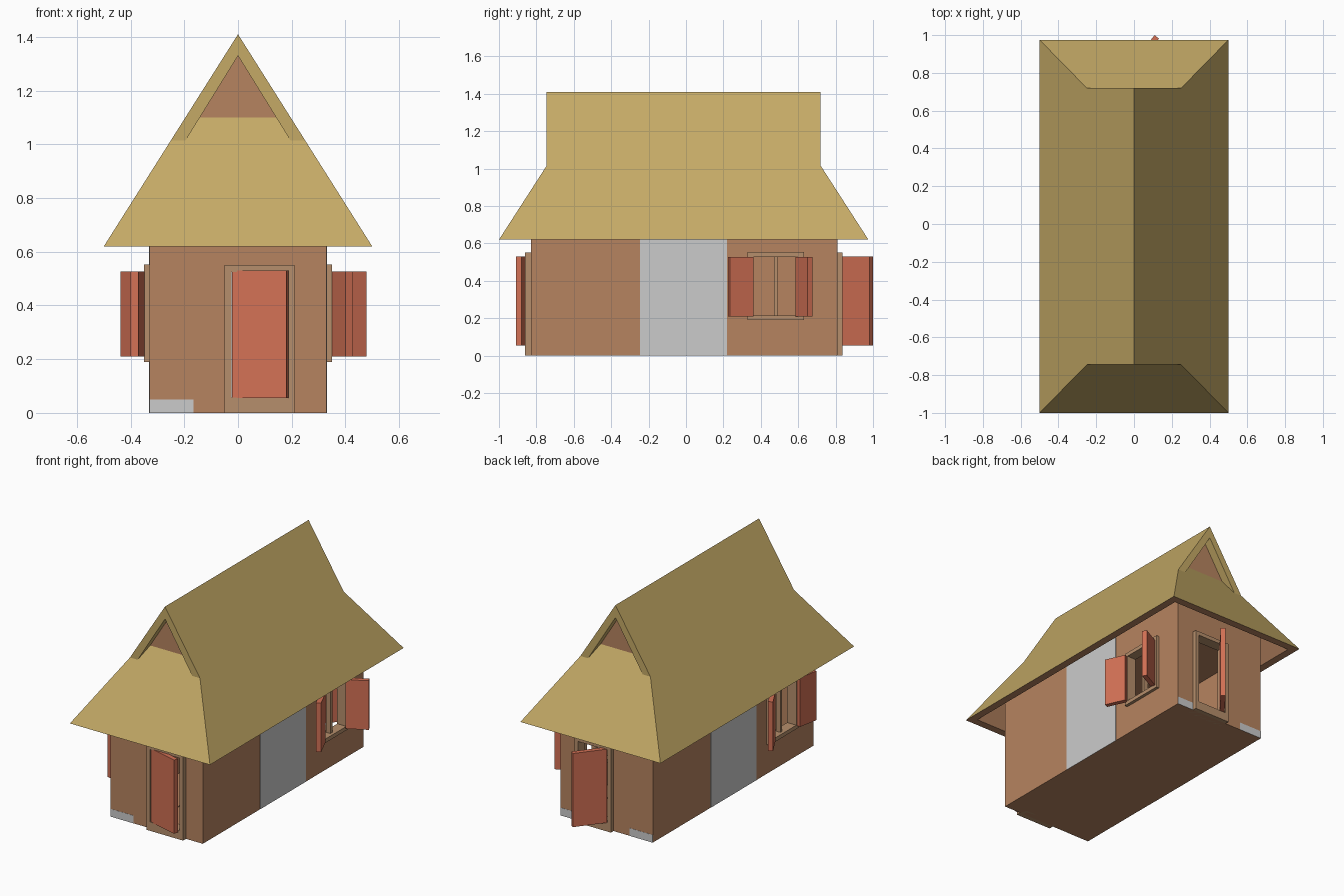
import bpy, bmesh
from math import radians
from mathutils import Matrix, Vector

if "Cube" in bpy.data.objects:
    bpy.data.objects.remove(bpy.data.objects["Cube"])


def material(name, rgb):
    m = bpy.data.materials.new(name)
    m.diffuse_color = (*rgb, 1)
    m.use_nodes = True
    m.node_tree.nodes["Principled BSDF"].inputs["Base Color"].default_value = m.diffuse_color
    return m


CLAY = material("clay", (0.47, 0.23, 0.117))
THATCH = material("thatch", (0.555, 0.40, 0.133))
TIMBER = material("timber", (0.47, 0.275, 0.15))
RED = material("red_paint", (0.645, 0.163, 0.09))
STONE = material("grey_stone", (0.555, 0.555, 0.555))


def add_object(name, bm, mats=()):
    me = bpy.data.meshes.new(name)
    bm.to_mesh(me)
    bm.free()
    for m in mats:
        me.materials.append(m)
    ob = bpy.data.objects.new(name, me)
    bpy.context.collection.objects.link(ob)
    return ob


def boxes(name, specs, mat, matrix=Matrix()):
    """One object made of boxes, each given as (low corner, high corner)."""
    bm = bmesh.new()
    for lo, hi in specs:
        lo, hi = Vector(lo), Vector(hi)
        m = Matrix.Translation((lo + hi) / 2) @ Matrix.Diagonal((*(hi - lo), 1))
        bmesh.ops.create_cube(bm, size=1, matrix=matrix @ m)
    return add_object(name, bm, [mat])


def wall_place(x, y, degrees):
    """Local frame on a wall: x along the wall, -y outwards."""
    return Matrix.Translation((x, y, 0)) @ Matrix.Rotation(radians(degrees), 4, 'Z')


def frame(name, place, half, z0, z1, out, sill, bar=0.025, mullion=False):
    a, b = -out, 0.045
    specs = [((-half, a, z0), (-half + bar, b, z1)),
             ((half - bar, a, z0), (half, b, z1)),
             ((-half + bar, a, z0), (half - bar, b, z0 + sill)),
             ((-half + bar, a, z1 - bar), (half - bar, b, z1))]
    if mullion:
        specs.append(((-0.01, 0, z0 + sill), (0.01, 0.03, z1 - bar)))
    boxes(name, specs, TIMBER, place)


def leaf(name, place, hinge, out, length, z0, z1, angle):
    """Hinged panel; hinge left of centre swings one way, right the other."""
    side = -1 if hinge < 0 else 1
    m = (place @ Matrix.Translation((hinge, -out, 0))
         @ Matrix.Rotation(radians(side * angle), 4, 'Z'))
    lo, hi = sorted((0, -side * length))
    boxes(name, [((lo, 0, z0), (hi, 0.03, z1))], RED, m)


# hollow clay body with door and window openings
body = boxes("house_walls", [((-0.33, -0.83, 0), (0.33, 0.81, 0.80))], CLAY)
cutters = [("room_cutter", (-0.29, -0.79, 0.045), (0.29, 0.77, 0.61)),
           ("door_cutter", (-0.03, -1.1, 0.04), (0.19, 1.1, 0.535)),
           ("right_window_cutter", (0.2, 0.35, 0.21), (0.5, 0.61, 0.54)),
           ("left_window_cutter", (-0.5, -0.63, 0.21), (-0.2, -0.37, 0.54))]
for name, lo, hi in cutters:
    c = boxes(name, [(lo, hi)], CLAY)
    c.hide_render = True
    c.display_type = 'WIRE'
    mod = body.modifiers.new(name, 'BOOLEAN')
    mod.operation = 'DIFFERENCE'
    mod.solver = 'EXACT'
    mod.object = c

# plain grey wall panels and corner stones, almost flush with the walls
t = 0.001
boxes("side_panels", [((s * 0.33 - t, -0.245, 0), (s * 0.33 + t, 0.22, 0.79))
                      for s in (-1, 1)], STONE)
boxes("corner_stones", [((-0.33, -0.83 - t, 0), (-0.165, -0.829, 0.05)),
                        ((-0.33, 0.809, 0), (-0.165, 0.81 + t, 0.05)),
                        ((0.21, 0.809, 0), (0.33, 0.81 + t, 0.05))], STONE)

# doors
front, back = wall_place(0.08, -0.83, 0), wall_place(0.08, 0.81, 180)
frame("front_door_frame", front, 0.13, 0, 0.55, 0.03, 0.057)
frame("back_door_frame", back, 0.13, 0, 0.55, 0.027, 0.057)
leaf("front_door", front, -0.102, 0.025, 0.209, 0.055, 0.53, 15)
leaf("back_door", back, 0.10, 0.025, 0.209, 0.055, 0.53, 52)

# windows with open shutters
right, left = wall_place(0.33, 0.48, 90), wall_place(-0.33, -0.50, -90)
for label, place, angles in (("right", right, (156, 118)), ("left", left, (151, 169))):
    frame(label + "_window_frame", place, 0.15, 0.19, 0.553, 0.02, 0.025, mullion=True)
    for hinge, angle, which in zip((-0.132, 0.132), angles, ("first", "second")):
        leaf(f"{label}_{which}_shutter", place, hinge, 0.015, 0.136, 0.21, 0.527, angle)

# thatched half-hipped roof: a closed shell, plus small gable walls
ENDS = {"f": (-1.0, -0.745, -0.69, -0.95), "b": (0.975, 0.72, 0.665, 0.925)}
bm = bmesh.new()
V = {}
for e, (y_eave, y_gable, y_wall, y_inner) in ENDS.items():
    for s in (-1, 1):
        V["eave", s, e] = bm.verts.new((s * 0.5, y_eave, 0.62))
        V["soffit", s, e] = bm.verts.new((s * 0.45, y_inner, 0.62))
        V["knee", s, e] = bm.verts.new((s * 0.25, y_gable, 1.015))
        V["rim", s, e] = bm.verts.new((s * 0.195, y_gable, 1.015))
        V["recess", s, e] = bm.verts.new((s * 0.144, y_wall, 1.10))
    V["ridge", e] = bm.verts.new((0, y_gable, 1.41))
    V["peak", e] = bm.verts.new((0, y_gable, 1.33))


def face(keys, mat=0):
    bm.faces.new([V[k] for k in keys]).material_index = mat


for s in (-1, 1):
    def p(n, e):
        return (n, s, e)
    face([p("eave", "f"), p("eave", "b"), p("knee", "b"), ("ridge", "b"),
          ("ridge", "f"), p("knee", "f")])
    face([p("recess", "f"), p("recess", "b"), p("rim", "b"), ("peak", "b"),
          ("peak", "f"), p("rim", "f")])
    face([p("soffit", "f"), p("soffit", "b"), p("recess", "b"), p("recess", "f")], 1)
    face([p("eave", "f"), p("eave", "b"), p("soffit", "b"), p("soffit", "f")], 1)
    for e in ENDS:
        face([p("knee", e), ("ridge", e), ("peak", e), p("rim", e)])
for e in ENDS:
    order = ("eave", "knee", "rim", "recess")
    face([(n, -1, e) for n in order] + [(n, 1, e) for n in reversed(order)])
    face([("soffit", -1, e), ("soffit", 1, e), ("recess", 1, e), ("recess", -1, e)], 1)
    face([("eave", -1, e), ("eave", 1, e), ("soffit", 1, e), ("soffit", -1, e)], 1)
bmesh.ops.recalc_face_normals(bm, faces=bm.faces)
add_object("thatched_roof", bm, [THATCH, CLAY])

bm = bmesh.new()
for y, s in ((-0.69, 1), (0.665, -1)):
    bm.faces.new([bm.verts.new(c) for c in
                  ((-s * 0.144, y, 1.10), (s * 0.144, y, 1.10), (0, y, 1.33))])
add_object("gable_walls", bm, [CLAY])
